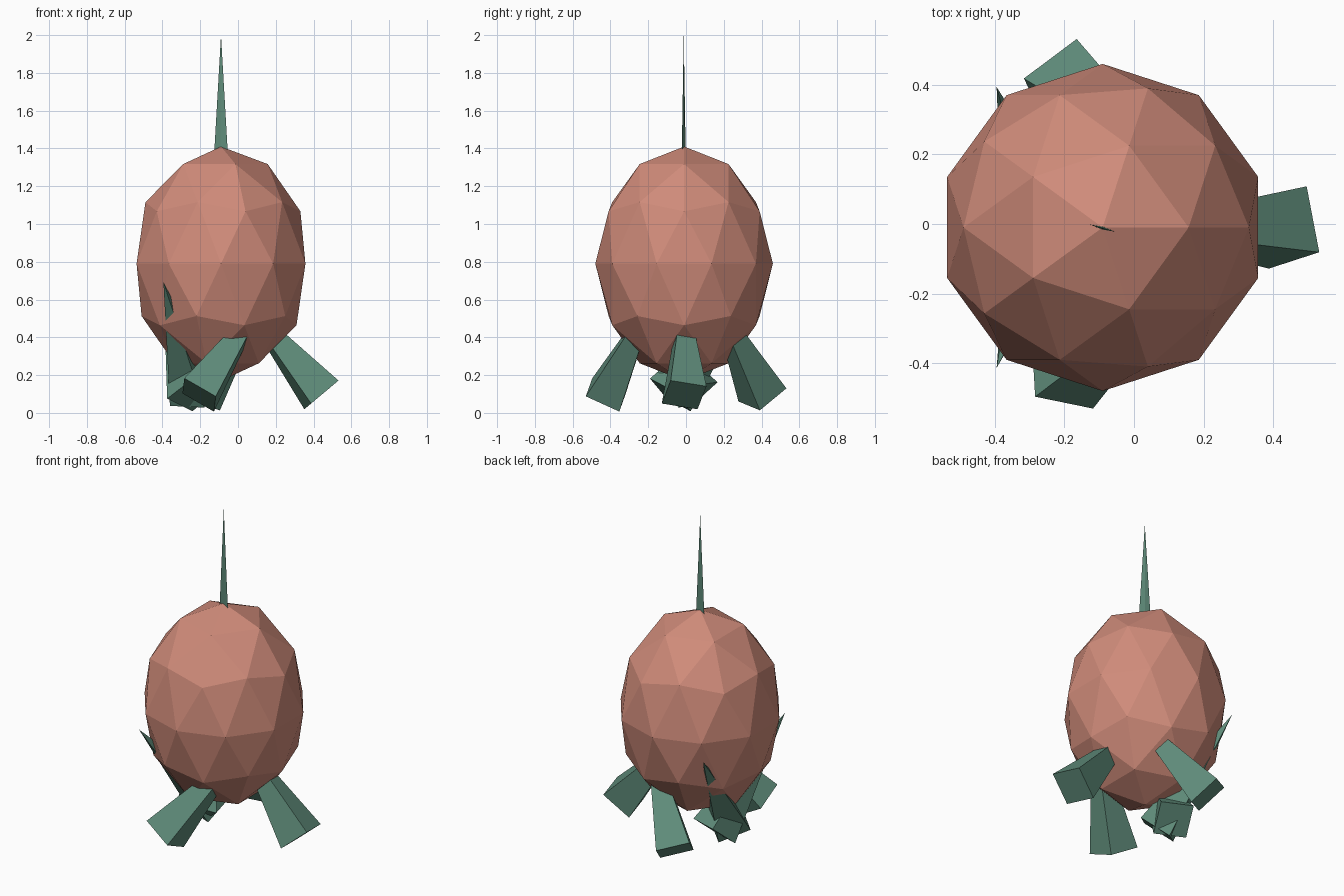
import bpy, bmesh
from math import radians, cos, sin
from mathutils import Matrix

if "Cube" in bpy.data.objects:
    bpy.data.objects.remove(bpy.data.objects["Cube"])

CX, CY = -0.09, -0.01


def material(name, color):
    m = bpy.data.materials.new(name)
    m.diffuse_color = (*color, 1)
    m.use_nodes = True
    m.node_tree.nodes["Principled BSDF"].inputs["Base Color"].default_value = m.diffuse_color
    return m


def add_object(name, bm, mat):
    bmesh.ops.recalc_face_normals(bm, faces=bm.faces)
    mesh = bpy.data.meshes.new(name)
    bm.to_mesh(mesh)
    bm.free()
    mesh.materials.append(mat)
    ob = bpy.data.objects.new(name, mesh)
    bpy.context.collection.objects.link(ob)
    return ob


def pyramid(name, radius, depth, matrix, mat):
    bm = bmesh.new()
    bmesh.ops.create_cone(bm, cap_ends=True, segments=4, radius1=radius,
                          radius2=0, depth=depth, matrix=matrix)
    bmesh.ops.remove_doubles(bm, verts=bm.verts, dist=1e-5)
    return add_object(name, bm, mat)


coral = material("coral", (0.63, 0.26, 0.195))
green = material("green", (0.115, 0.262, 0.195))

# Faceted egg-shaped body
bpy.ops.mesh.primitive_ico_sphere_add(subdivisions=2, radius=1, location=(CX, CY, 0.79))
body = bpy.context.object
body.name = "body"
body.scale = (0.47, 0.47, 0.62)
body.data.materials.append(coral)

# Thin flat spike on top
spike_depth = 0.7
pyramid("top_spike", 1, spike_depth,
        Matrix.Translation((CX, CY - 0.002, 2 - spike_depth / 2))
        @ Matrix.Rotation(radians(-16), 4, 'Z')
        @ Matrix.Diagonal((0.042, 0.005, 1, 1)), green)

# Five splayed pyramid legs on a ring, each turning twice its ring angle
for i in range(5):
    a = radians(72 * i)
    pyramid(f"leg_{i + 1}", 0.138, 0.78,
            Matrix.Translation((CX + 0.281 * cos(a), CY + 0.281 * sin(a), 0.394))
            @ Matrix.Rotation(2 * a, 4, 'Z')
            @ Matrix.Rotation(radians(-40), 4, 'Y')
            @ Matrix.Rotation(radians(59 - 36 * i), 4, 'Z'), green)
